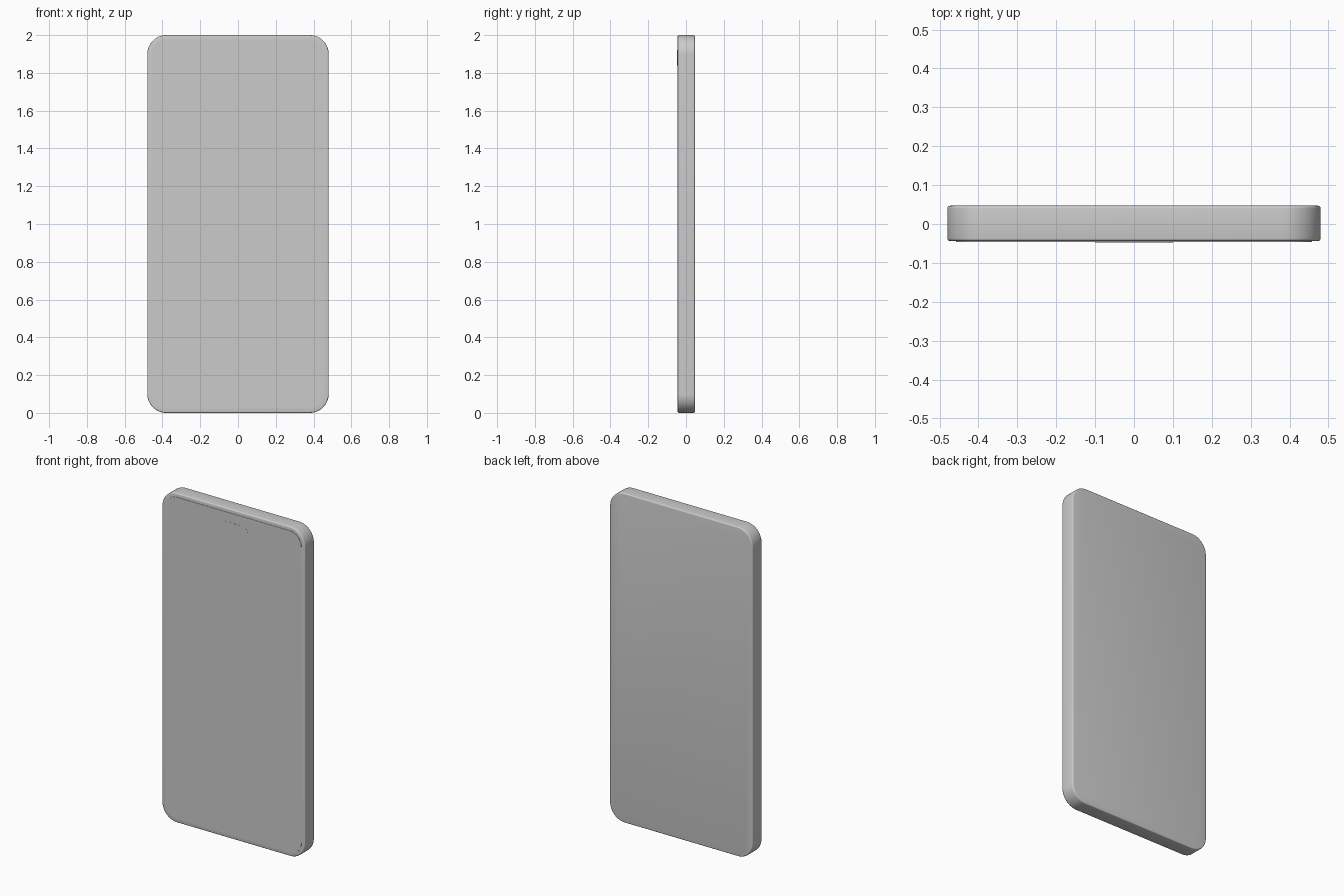
import bpy, bmesh, math

if "Cube" in bpy.data.objects:
    bpy.data.objects.remove(bpy.data.objects["Cube"])


def rounded_slab(name, w, z0, z1, y_front, y_back, radius, bevel, segs=16, bevel_segs=4):
    """Rounded rectangle in the XZ plane, extruded along y, edges softened."""
    bm = bmesh.new()
    cz, hw, hh = (z0 + z1) / 2, w / 2 - radius, (z1 - z0) / 2 - radius
    pts = []
    for k, (sx, sz) in enumerate([(1, 1), (-1, 1), (-1, -1), (1, -1)]):
        for i in range(segs + 1):
            a = math.radians(90) * (k + i / segs)
            pts.append((sx * hw + radius * math.cos(a), y_front,
                        cz + sz * hh + radius * math.sin(a)))
    verts = [bm.verts.new(p) for p in pts]
    bmesh.ops.remove_doubles(bm, verts=verts, dist=1e-6)
    face = bm.faces.new(list(bm.verts))
    ext = bmesh.ops.extrude_face_region(bm, geom=[face], use_keep_orig=True)
    moved = [v for v in ext["geom"] if isinstance(v, bmesh.types.BMVert)]
    bmesh.ops.translate(bm, verts=moved, vec=(0, y_back - y_front, 0))
    bmesh.ops.recalc_face_normals(bm, faces=bm.faces[:])
    if bevel:
        rims = [e for e in bm.edges
                if abs(e.verts[0].co.y - e.verts[1].co.y) < 1e-6]
        bmesh.ops.bevel(bm, geom=rims, offset=bevel, segments=bevel_segs,
                        profile=0.5, affect='EDGES')
    mesh = bpy.data.meshes.new(name)
    bm.to_mesh(mesh)
    bm.free()
    obj = bpy.data.objects.new(name, mesh)
    bpy.context.collection.objects.link(obj)
    bpy.ops.object.select_all(action='DESELECT')
    obj.select_set(True)
    bpy.context.view_layer.objects.active = obj
    bpy.ops.object.shade_smooth_by_angle(angle=math.radians(35))
    return obj


# Main case with softened edges
rounded_slab("case", 0.96, 0.0, 2.0, -0.044, 0.047, 0.10, 0.007)

# Screen panel sitting just proud of the front
rounded_slab("screen", 0.915, 0.0225, 1.9775, -0.0462, -0.040, 0.08, 0)

# Pill-shaped camera cutout near the top of the screen
rounded_slab("camera_pill", 0.20, 1.84, 1.92, -0.047, -0.045, 0.0395, 0)
